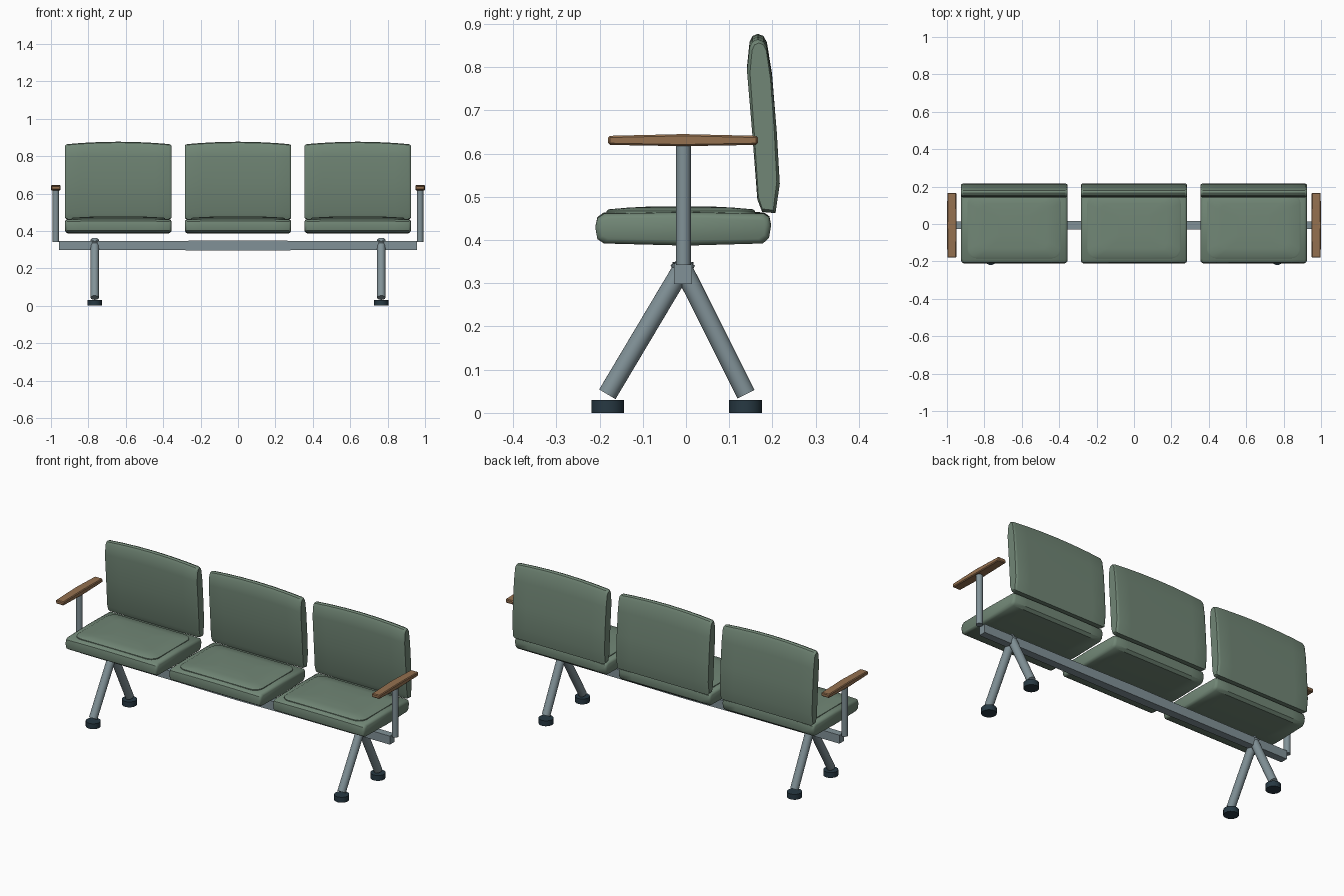
import bpy, bmesh, math
from mathutils import Vector

if "Cube" in bpy.data.objects:
    bpy.data.objects.remove(bpy.data.objects["Cube"])


def material(name, rgb):
    m = bpy.data.materials.new(name)
    m.diffuse_color = (*rgb, 1)
    m.use_nodes = True
    m.node_tree.nodes["Principled BSDF"].inputs["Base Color"].default_value = m.diffuse_color
    return m


GREEN = material("green upholstery", (0.165, 0.24, 0.18))
STEEL = material("grey steel", (0.22, 0.285, 0.31))
WOOD = material("brown wood", (0.30, 0.165, 0.08))
RUBBER = material("dark rubber", (0.02, 0.04, 0.055))


def finish(name, bm, mat, angle=35):
    bmesh.ops.recalc_face_normals(bm, faces=bm.faces)
    me = bpy.data.meshes.new(name)
    bm.to_mesh(me)
    bm.free()
    ob = bpy.data.objects.new(name, me)
    bpy.context.collection.objects.link(ob)
    me.materials.append(mat)
    bpy.ops.object.select_all(action='DESELECT')
    ob.select_set(True)
    bpy.context.view_layer.objects.active = ob
    bpy.ops.object.shade_smooth_by_angle(angle=math.radians(angle))
    return ob


def skin(bm, rings):
    """Join equal closed rings with quads and cap both ends."""
    vs = [[bm.verts.new(p) for p in r] for r in rings]
    n = len(vs[0])
    for a, b in zip(vs, vs[1:]):
        for i in range(n):
            bm.faces.new((a[i], a[(i + 1) % n], b[(i + 1) % n], b[i]))
    bm.faces.new(vs[0])
    bm.faces.new(vs[-1])


def cushion(name, profile, cx, half, edge, arch):
    """Side profile lofted across x, shrinking at the ends, with an arched top."""
    ys, zs = [p[0] for p in profile], [p[1] for p in profile]
    my, mz = (min(ys) + max(ys)) / 2, (min(zs) + max(zs)) / 2
    hy, hz = (max(ys) - min(ys)) / 2, (max(zs) - min(zs)) / 2
    ends = [(1.0, edge), (0.985, edge * 0.4), (0.955, 0), (0.7, 0), (0.35, 0)]
    sections = [(-u, d) for u, d in ends] + [(0, 0)] + [(u, d) for u, d in ends[::-1]]
    rings = []
    for u, d in sections:
        ring = []
        for y, z in profile:
            top = max(0, (z - mz) / hz)
            ring.append((cx + u * half, my + (y - my) * (1 - d / hy),
                         mz + (z - mz) * (1 - d / hz) - arch * u * u * top))
        rings.append(ring)
    bm = bmesh.new()
    skin(bm, rings)
    return finish(name, bm, GREEN)


def tube(name, a, b, r, mat, seg=24):
    a, b = Vector(a), Vector(b)
    bm = bmesh.new()
    bmesh.ops.create_cone(bm, cap_ends=True, segments=seg, radius1=r, radius2=r,
                          depth=(b - a).length)
    ob = finish(name, bm, mat)
    ob.location = (a + b) / 2
    ob.rotation_euler = (b - a).to_track_quat('Z', 'Y').to_euler()
    return ob


# Seat and back side profiles (y, z)
SEAT = [(-0.190, 0.392), (-0.205, 0.402), (-0.21, 0.43), (-0.205, 0.453), (-0.190, 0.464),
        (0.0, 0.468), (0.180, 0.464), (0.193, 0.455), (0.197, 0.435), (0.192, 0.405),
        (0.178, 0.392), (0.0, 0.387)]
BACK = [(0.176, 0.465), (0.165, 0.494), (0.153, 0.65), (0.141, 0.80), (0.147, 0.858),
        (0.154, 0.872), (0.166, 0.877), (0.179, 0.872), (0.187, 0.858), (0.199, 0.785),
        (0.210, 0.65), (0.217, 0.53), (0.207, 0.462)]

for cx, side in ((-0.64, "left"), (0, "middle"), (0.64, "right")):
    cushion(side + "_seat", SEAT, cx, 0.284, 0.012, 0.004)
    cushion(side + "_backrest", BACK, cx, 0.284, 0.007, 0.014)

    # Domed, seamed panel on the seat top
    hx, hy, r = 0.25, 0.172, 0.05
    outline = []
    for k in range(4):
        for j in range(6):
            t = math.radians(90 * k + 18 * j)
            sx, sy = ((1, 1), (-1, 1), (-1, -1), (1, -1))[k]
            outline.append((sx * (hx - r) + r * math.cos(t), sy * (hy - r) + r * math.sin(t)))
    bm = bmesh.new()
    skin(bm, [[(cx + x * s, -0.012 + y * s, z) for x, y in outline]
              for s, z in ((1, 0.458), (1, 0.467), (0.97, 0.471), (0.7, 0.475), (0.35, 0.478))])
    finish(side + "_seat_panel", bm, GREEN)

# Long beam, slightly swollen in the middle
bm = bmesh.new()
rings = []
for x, h in ((-0.956, 0.0235), (-0.34, 0.025), (0, 0.027), (0.34, 0.025), (0.956, 0.0235)):
    w = h - 0.003
    rings.append([(x, -0.007 + a * w, 0.322 + b * h)
                  for a, b in ((-1, -1), (1, -1), (1, 1), (-1, 1))])
skin(bm, rings)
finish("beam", bm, STEEL)

for s, side in ((-1, "left"), (1, "right")):
    # Splayed legs and round feet
    x = 0.766 * s
    for end, y, fy in (("front", -0.182, -0.181), ("rear", 0.139, 0.138)):
        top = 0.011 if y > 0 else -0.025
        tube(f"{side}_{end}_leg", (x, -0.007 - math.copysign(0.009, -y) * -1, 0.352),
             (x, y, 0.043), 0.022, STEEL)
        tube(f"{side}_{end}_foot", (x, fy, 0), (x, fy, 0.03), 0.038, RUBBER)

    # Armrest post and wooden armrest
    px = 0.974 * s
    tube(side + "_armrest_post", (px, -0.006, 0.342), (px, -0.006, 0.622), 0.017, STEEL)
    bm = bmesh.new()
    rings = []
    for y, w, z0, z1 in ((-0.180, 0.021, 0.624, 0.637), (-0.176, 0.024, 0.620, 0.641),
                         (-0.007, 0.026, 0.617, 0.645),
                         (0.162, 0.024, 0.620, 0.641), (0.166, 0.021, 0.624, 0.637)):
        c = 0.004
        rings.append([(px + a, y, z) for a, z in (
            (-w + c, z0), (w - c, z0), (w, z0 + c), (w, z1 - c),
            (w - c, z1), (-w + c, z1), (-w, z1 - c), (-w, z0 + c))])
    skin(bm, rings)
    finish(side + "_armrest", bm, WOOD)
